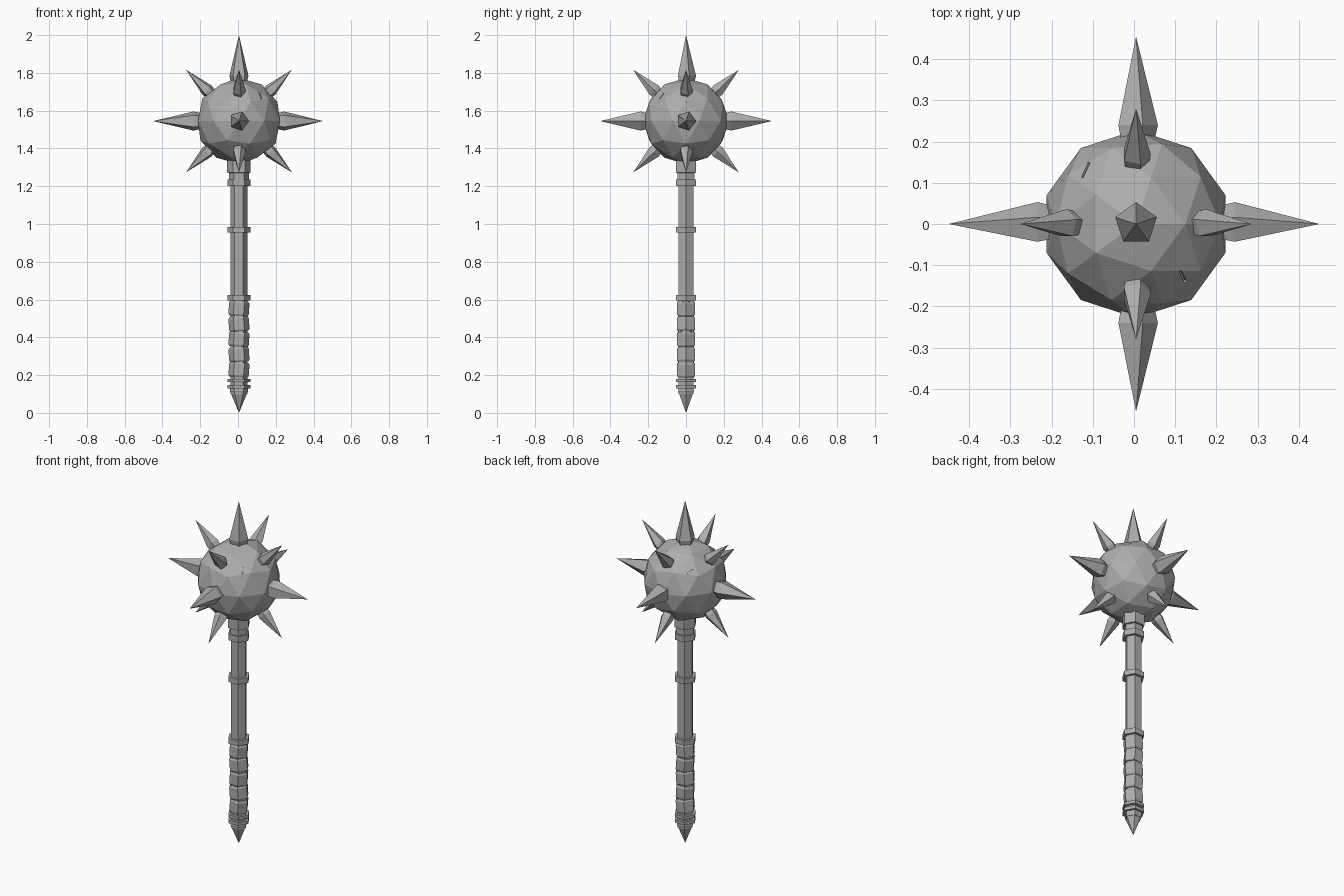
import bpy, bmesh, math
from mathutils import Vector, Matrix

cube = bpy.data.objects.get("Cube")
if cube:
    bpy.data.objects.remove(cube, do_unlink=True)

AXIS_X = 0.005
BALL = Vector((AXIS_X, 0, 1.545))

steel = bpy.data.materials.new("grey_steel")
steel.use_nodes = True
GREY = (0.42, 0.42, 0.42, 1)
steel.diffuse_color = GREY
steel.node_tree.nodes["Principled BSDF"].inputs["Base Color"].default_value = GREY


def add_object(name, bm, matrix=Matrix()):
    bmesh.ops.recalc_face_normals(bm, faces=bm.faces)
    mesh = bpy.data.meshes.new(name)
    bm.to_mesh(mesh)
    bm.free()
    mesh.materials.append(steel)
    obj = bpy.data.objects.new(name, mesh)
    obj.matrix_world = matrix
    bpy.context.collection.objects.link(obj)
    return obj


def turned(name, profile, sides, matrix, start=0.0):
    """Faceted solid from (height, radius) pairs; a zero radius makes a point."""
    bm = bmesh.new()
    rings = []
    for z, r in profile:
        count = sides if r else 1
        rings.append([bm.verts.new((r * math.cos(start + math.tau * i / sides),
                                    r * math.sin(start + math.tau * i / sides), z))
                      for i in range(count)])
    for a, b in zip(rings, rings[1:]):
        for i in range(sides):
            j = (i + 1) % sides
            corners = [a[i % len(a)], a[j % len(a)], b[j % len(b)], b[i % len(b)]]
            bm.faces.new(list(dict.fromkeys(corners)))
    for ring in (rings[0], rings[-1]):
        if len(ring) > 2:
            bm.faces.new(ring)
    return add_object(name, bm, matrix)


def on_axis(z=0.0):
    return Matrix.Translation((AXIS_X, 0, z))


# Handle, collar and pommel
turned("shaft", [(0.1, 0.045), (1.36, 0.045)], 6, on_axis())
turned("pommel_point", [(0, 0), (0.115, 0.048), (0.135, 0.046)], 6, on_axis())
turned("head_collar", [(1.235, 0.052), (1.27, 0.052), (1.272, 0.062), (1.36, 0.062)], 6, on_axis())
for name, low, high in (("upper_ring", 1.2, 1.235), ("middle_ring", 0.955, 0.985),
                        ("grip_ring", 0.595, 0.625), ("pommel_ring_upper", 0.163, 0.18),
                        ("pommel_ring_lower", 0.13, 0.148)):
    turned(name, [(low, 0.061), (high, 0.061)], 6, on_axis())

# Leather-like grip bands, each leaning a little
for i in range(5):
    lean = Matrix.Rotation(math.radians((5, -4, 4, -5, 4)[i]), 4, 'Y')
    turned(f"grip_band_{i + 1}", [(-0.039, 0.048), (-0.03, 0.054), (0.03, 0.054), (0.039, 0.048)],
           6, on_axis(0.228 + 0.081 * i) @ lean)

# Faceted ball
bm = bmesh.new()
bmesh.ops.create_icosphere(bm, subdivisions=2, radius=0.228)
ball = add_object("ball", bm, Matrix.Translation(BALL))


# Spikes stand along a direction, with one corner turned towards a chosen side
def spike(name, direction, corner, base, tip, radius):
    z = Vector(direction).normalized()
    x = Vector(corner)
    x = (x - z * x.dot(z)).normalized()
    frame = Matrix((x, z.cross(x), z)).transposed().to_4x4()
    profile = [(0.17, radius * 0.7), (base, radius), (tip, 0)]
    turned(name, profile, 5, Matrix.Translation(BALL) @ frame)


spike("top_spike", (0, 0, 1), (0, 1, 0), 0.24, 0.455, 0.053)
spike("left_spike", (1, 0, 0), (0, 1, 0), 0.24, 0.445, 0.053)
spike("right_spike", (-1, 0, 0), (0, 1, 0), 0.24, 0.455, 0.053)
spike("front_spike", (0, -1, 0), (1, 0, 0), 0.24, 0.455, 0.053)
spike("back_spike", (0, 1, 0), (1, 0, 0), 0.24, 0.455, 0.053)
for level, up in (("upper", 1), ("lower", -1)):
    for side, x, y in (("left", 1, 0), ("right", -1, 0), ("front", 0, -1), ("back", 0, 1)):
        spike(f"{level}_{side}_small_spike", (x, y, up * 0.97), (abs(y), abs(x), 0),
              0.235, 0.39, 0.036)

# Battle nicks cut into the ball
for direction, turn in (((-0.13, 0.14, 0.13), 0.6), ((0.12, -0.135, 0.14), 1.4)):
    bm = bmesh.new()
    bmesh.ops.create_cube(bm, size=1, matrix=Matrix.Diagonal((0.045, 0.006, 0.02, 1)))
    out = Vector(direction).normalized()
    place = (Matrix.Translation(BALL + out * 0.22) @ out.to_track_quat('Z', 'Y').to_matrix().to_4x4()
             @ Matrix.Rotation(turn, 4, 'Z'))
    cutter = add_object("nick_cutter", bm, place)
    cut = ball.modifiers.new("nick", 'BOOLEAN')
    cut.operation = 'DIFFERENCE'
    cut.object = cutter
    bpy.context.view_layer.objects.active = ball
    bpy.ops.object.modifier_apply(modifier=cut.name)
    bpy.data.objects.remove(cutter, do_unlink=True)
